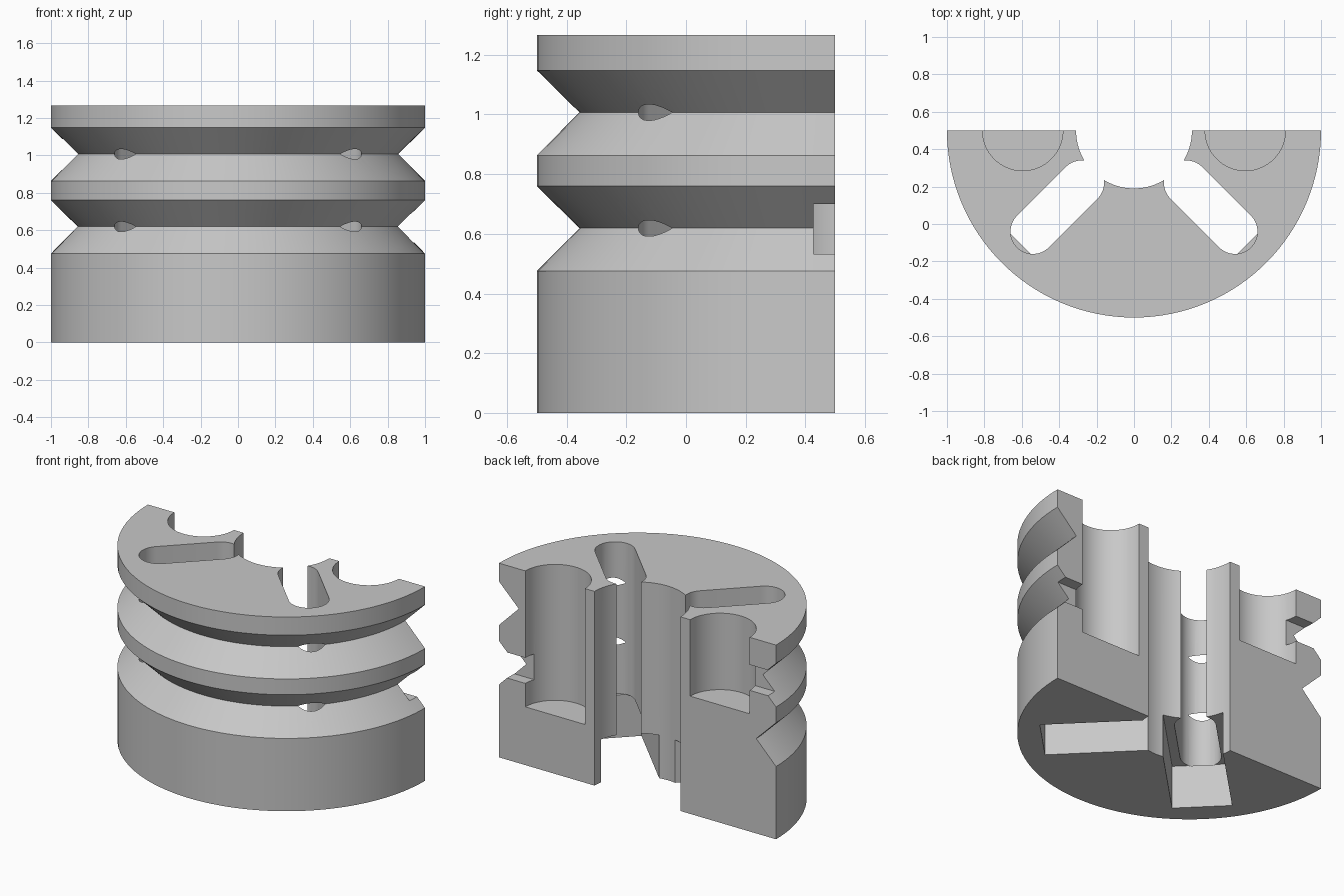
import bpy, bmesh, math
from mathutils import Vector, Matrix

cube = bpy.data.objects.get("Cube")
if cube:
    bpy.data.objects.remove(cube, do_unlink=True)

grey = bpy.data.materials.new("plain grey")
grey.use_nodes = True
grey.diffuse_color = (0.58, 0.58, 0.58, 1)
grey.node_tree.nodes["Principled BSDF"].inputs["Base Color"].default_value = (0.58, 0.58, 0.58, 1)

BACK = 0.5      # plane of the flat back, which holds the turning axis
TOP = 1.267
ABOVE = 1.5     # height that clears the top when cutting


def finish(bm, name):
    # Face all sides outward, then make the object
    bm.normal_update()
    bmesh.ops.recalc_face_normals(bm, faces=bm.faces)
    if bm.calc_volume(signed=True) < 0:
        bmesh.ops.reverse_faces(bm, faces=bm.faces)
    mesh = bpy.data.meshes.new(name)
    bm.to_mesh(mesh)
    bm.free()
    mesh.materials.append(grey)
    obj = bpy.data.objects.new(name, mesh)
    bpy.context.collection.objects.link(obj)
    return obj


def prism(name, outline, low, high):
    bm = bmesh.new()
    face = bm.faces.new([bm.verts.new((x, y, low)) for x, y in outline])
    new = bmesh.ops.extrude_face_region(bm, geom=[face])["geom"]
    verts = [v for v in new if isinstance(v, bmesh.types.BMVert)]
    bmesh.ops.translate(bm, verts=verts, vec=(0, 0, high - low))
    return finish(bm, name)


def arc(cx, cy, radius, start, end, steps):
    angles = [math.radians(start + (end - start) * i / steps) for i in range(steps + 1)]
    return [(cx + radius * math.cos(a), cy + radius * math.sin(a)) for a in angles]


def circle(cx, cy, radius, steps):
    # Half a step of turn keeps corners off the back plane
    half = 180 / steps
    return arc(cx, cy, radius, half, half + 360, steps)[:-1]


def box(x0, x1, y0, y1):
    return [(x0, y0), (x1, y0), (x1, y1), (x0, y1)]


def radial(outline, side):
    # Turn an outline drawn along +x to run diagonally from the axis
    turn = Matrix.Rotation(math.radians(-90 + side * 45), 2)
    return [tuple(turn @ Vector(p) + Vector((0, BACK))) for p in outline]


def volume(obj):
    bm = bmesh.new()
    bm.from_object(obj, bpy.context.evaluated_depsgraph_get())
    size = bm.calc_volume(signed=True)
    bm.free()
    return size


def carve(obj, cutter):
    # Use the first solver that takes a sensible amount of material away
    before = volume(obj)
    cut = obj.modifiers.new("cut", "BOOLEAN")
    cut.operation = "DIFFERENCE"
    cut.object = cutter
    for solver in ("MANIFOLD", "EXACT", "FLOAT"):
        cut.solver = solver
        bpy.context.view_layer.update()
        if 0.0001 < before - volume(obj) < 0.5:
            break
    bpy.ops.object.modifier_apply(modifier=cut.name)
    bpy.data.objects.remove(cutter, do_unlink=True)


# Half-round body with two V grooves, turned from a profile
profile = [(0, 0), (1, 0), (1, 0.475), (0.857, 0.619), (1, 0.76), (1, 0.863),
           (0.857, 1.007), (1, 1.148), (1, TOP), (0, TOP)]
bm = bmesh.new()
verts = [bm.verts.new((r, BACK, z)) for r, z in profile]
edges = [bm.edges.new(pair) for pair in zip(verts, verts[1:])]
bmesh.ops.spin(bm, geom=verts + edges, cent=(0, BACK, 0), axis=(0, 0, 1),
               angle=-math.pi, steps=64)
bmesh.ops.remove_doubles(bm, verts=bm.verts, dist=0.0001)
bmesh.ops.holes_fill(bm, edges=[e for e in bm.edges if e.is_boundary], sides=0)
bm.normal_update()
bmesh.ops.recalc_face_normals(bm, faces=bm.faces)
bmesh.ops.dissolve_limit(bm, angle_limit=0.005, verts=bm.verts, edges=bm.edges)
body = finish(bm, "grooved_half_body")

# Central bore
cutters = [prism("bore_cutter", circle(0, BACK, 0.31, 64), -0.2, ABOVE)]

for side in (1, -1):
    # Diagonal slot with round ends, and the wider pocket under it
    slot = arc(0.764, 0, 0.12, -90, 90, 21) + arc(0.396, 0, 0.12, 90, 270, 21)
    cutters.append(prism("slot_cutter", radial(slot, side), 0.278, ABOVE))
    cutters.append(prism("pocket_cutter", radial(box(0.2, 0.857, -0.175, 0.175), side), -0.2, 0.28))
    # Blind half-round well in the back, lower on the left than the right
    lift = 0 if side == 1 else 0.388
    cutters.append(prism("well_cutter", circle(side * 0.595, BACK, 0.215, 48), 0.38 + lift, ABOVE))
    # Square channel from the well out to a groove
    channel = box(*sorted((side * 0.65, side * 1.2)), 0.427, 0.7)
    cutters.append(prism("channel_cutter", channel, 0.533 + lift, 0.70 + lift))

bpy.context.view_layer.objects.active = body
body.select_set(True)
for cutter in cutters:
    cutter.hide_render = True
    carve(body, cutter)

bpy.ops.object.shade_smooth_by_angle(angle=math.radians(25))
